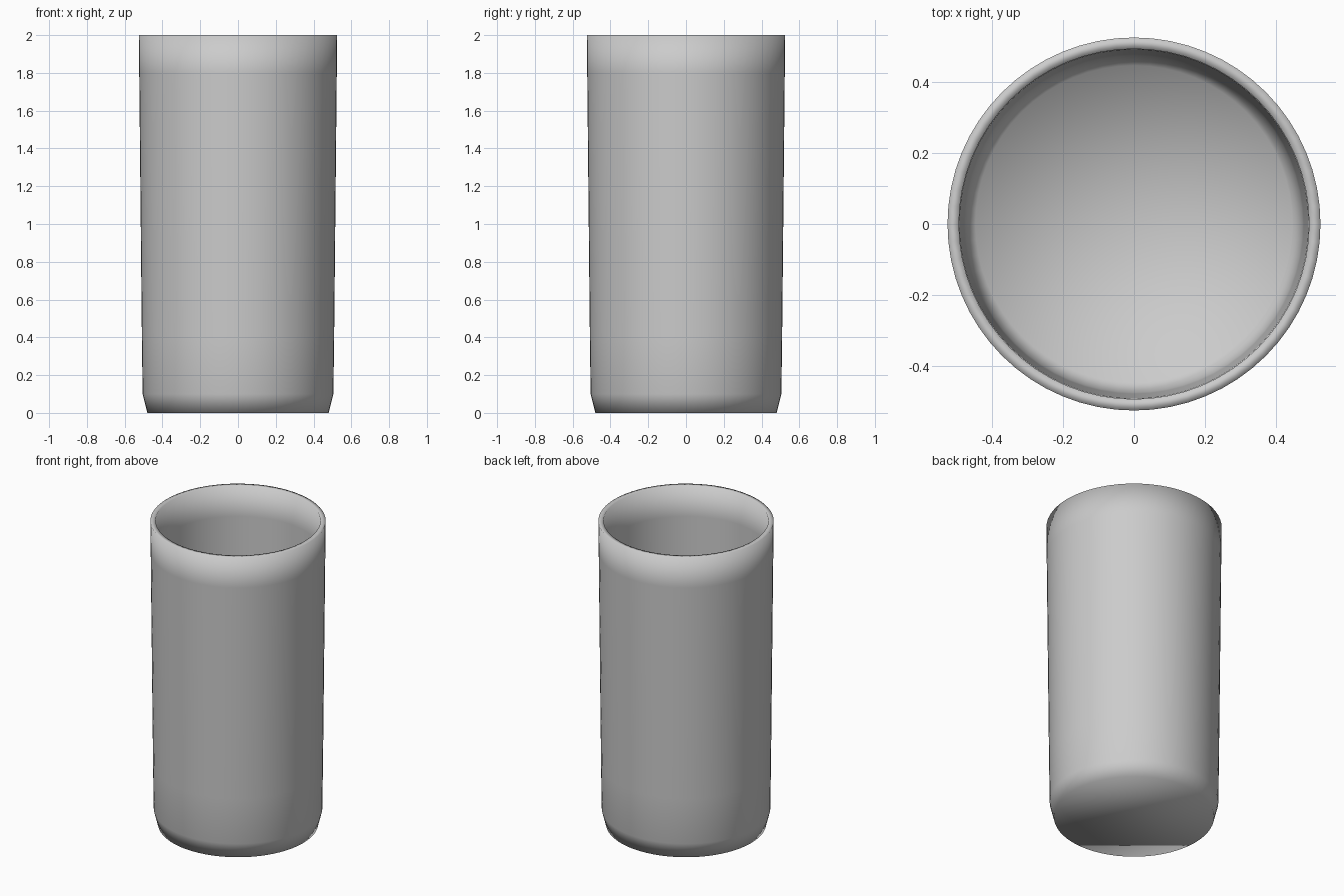
import bpy, bmesh
from math import cos, sin, pi

if "Cube" in bpy.data.objects:
    bpy.data.objects.remove(bpy.data.objects["Cube"])

SIDES = 64

# Cup cross-section (radius, height): outside going up, over the rim, inside going down
profile = [(0.48, 0.0), (0.505, 0.1), (0.509, 0.4), (0.523, 1.8), (0.525, 2.0),
           (0.493, 2.0), (0.491, 1.8), (0.478, 0.4), (0.474, 0.1), (0.446, 0.03)]

bm = bmesh.new()
rings = [[bm.verts.new((r * cos(2 * pi * i / SIDES), r * sin(2 * pi * i / SIDES), z))
          for i in range(SIDES)] for r, z in profile]

# Walls
for low, high in zip(rings, rings[1:]):
    for i in range(SIDES):
        j = (i + 1) % SIDES
        bm.faces.new((low[i], low[j], high[j], high[i]))

# Underside, and inner floor as a fan
bm.faces.new(rings[0][::-1])
centre = bm.verts.new((0, 0, profile[-1][1]))
for i in range(SIDES):
    bm.faces.new((rings[-1][i], rings[-1][(i + 1) % SIDES], centre))

# The rim and base are blended by smooth shading
for face in bm.faces:
    face.smooth = True

mesh = bpy.data.meshes.new("cup")
bm.to_mesh(mesh)
bm.free()
bpy.context.collection.objects.link(bpy.data.objects.new("cup", mesh))
